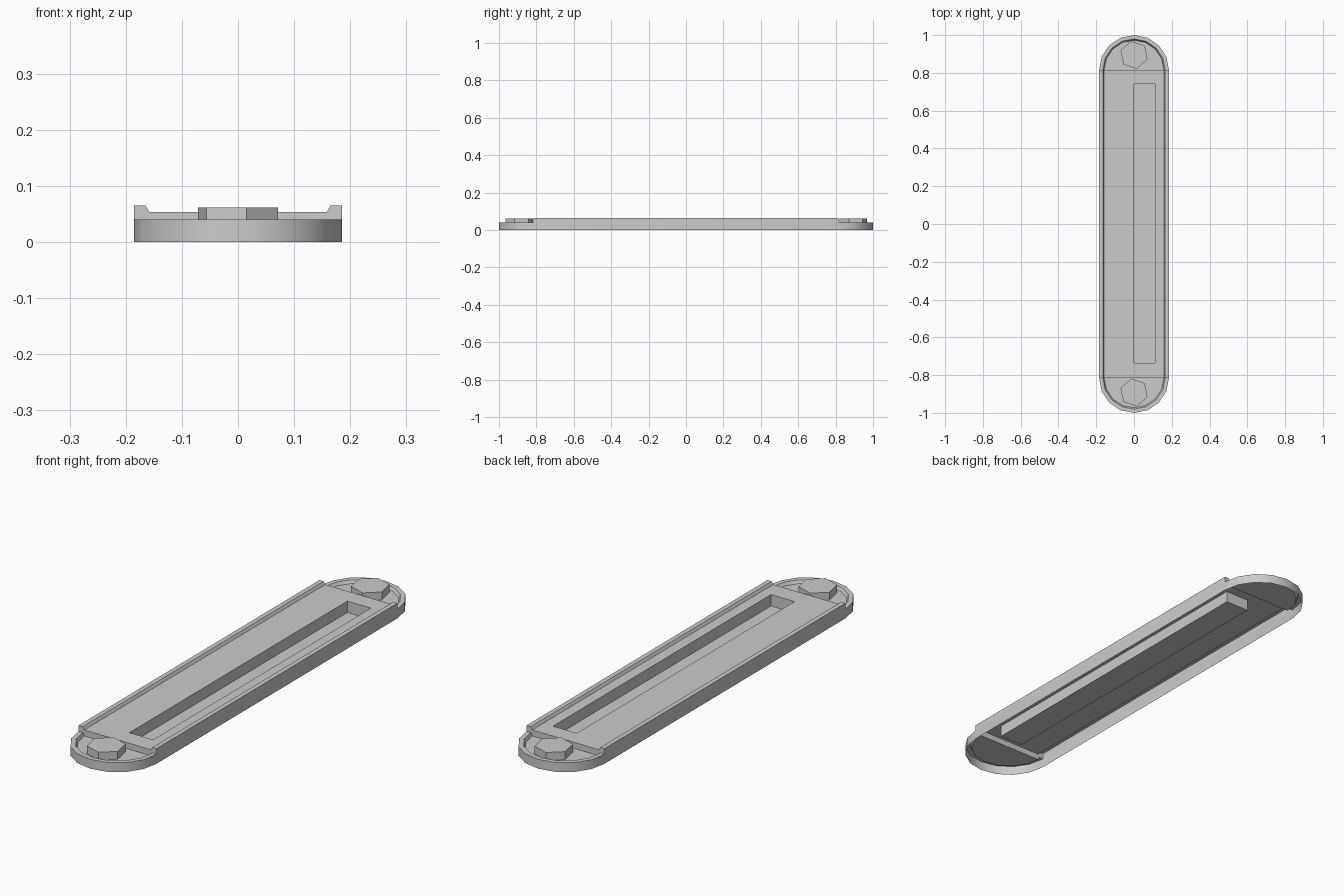
import bpy, bmesh
from math import sin, cos, pi, radians

if "Cube" in bpy.data.objects:
    bpy.data.objects.remove(bpy.data.objects["Cube"])

R, YC = 0.185, 0.815          # end radius and arc centre
RIM, CAP = 0.065, 0.04        # rim height on the sides and on the ends
PLATE, FLOOR = 0.053, 0.027   # centre plate and end recess heights
SEG = 8


def finish(name, bm):
    bmesh.ops.remove_doubles(bm, verts=bm.verts, dist=1e-5)
    bmesh.ops.dissolve_degenerate(bm, edges=bm.edges, dist=1e-5)
    me = bpy.data.meshes.new(name)
    bm.to_mesh(me)
    bm.free()
    ob = bpy.data.objects.new(name, me)
    bpy.context.collection.objects.link(ob)
    bpy.context.view_layer.objects.active = ob
    ob.select_set(True)
    bpy.ops.object.shade_smooth_by_angle(angle=radians(30))
    ob.select_set(False)
    return ob


# Outer casing: open-bottomed rim lofted round a rounded bar, stepping down at the ends
bm = bmesh.new()
columns, ends = [], []
for s in (1, -1):
    start = 0 if s > 0 else pi
    arc = [start + pi * i / SEG for i in range(SEG + 1)]
    stations = [(arc[0], RIM, PLATE)] + [(a, CAP, FLOOR) for a in arc] + [(arc[-1], RIM, PLATE)]
    group = []
    for a, h, f in stations:
        group.append([bm.verts.new((r * cos(a), s * YC + r * sin(a), z))
                      for r, z in ((R, 0), (R, h), (R - 0.02, h), (R - 0.027, f))])
    columns += group
    ends.append(group)
for i, a in enumerate(columns):
    b = columns[(i + 1) % len(columns)]
    for k in range(3):
        bm.faces.new((a[k], b[k], b[k + 1], a[k + 1]))
for g in ends:
    bm.faces.new([c[3] for c in g[1:-1]])                      # recessed end floor
    bm.faces.new((g[0][3], g[-1][3], g[-2][3], g[1][3]))       # step up to the plate
finish("casing", bm)

# Centre plate with a long off-centre pocket
bm = bmesh.new()
PX = R - 0.027


def rect(x0, x1, y0, y1, z):
    return [bm.verts.new((x, y, z)) for x, y in ((x0, y0), (x1, y0), (x1, y1), (x0, y1))]


outer = rect(-PX, PX, -YC, YC, PLATE)
edge = rect(0.0, 0.112, -0.735, 0.74, PLATE)
base = rect(0.0, 0.112, -0.735, 0.74, 0.004)
for a, b in ((outer, edge), (edge, base)):
    for i in range(4):
        j = (i + 1) % 4
        bm.faces.new((a[i], a[j], b[j], b[i]))
bm.faces.new(base)
finish("slotted_plate", bm)

# Hexagonal bolt heads in both end recesses
for name, y in (("front_bolt", -0.892), ("back_bolt", 0.895)):
    bm = bmesh.new()
    rings = [[bm.verts.new((0.075 * cos(radians(41.5 + 60 * i)),
                            y + 0.075 * sin(radians(41.5 + 60 * i)), z)) for i in range(6)]
             for z in (FLOOR, 0.061)]
    bm.faces.new(rings[1])
    bm.faces.new(rings[0][::-1])
    for i in range(6):
        j = (i + 1) % 6
        bm.faces.new((rings[0][i], rings[0][j], rings[1][j], rings[1][i]))
    finish(name, bm)
